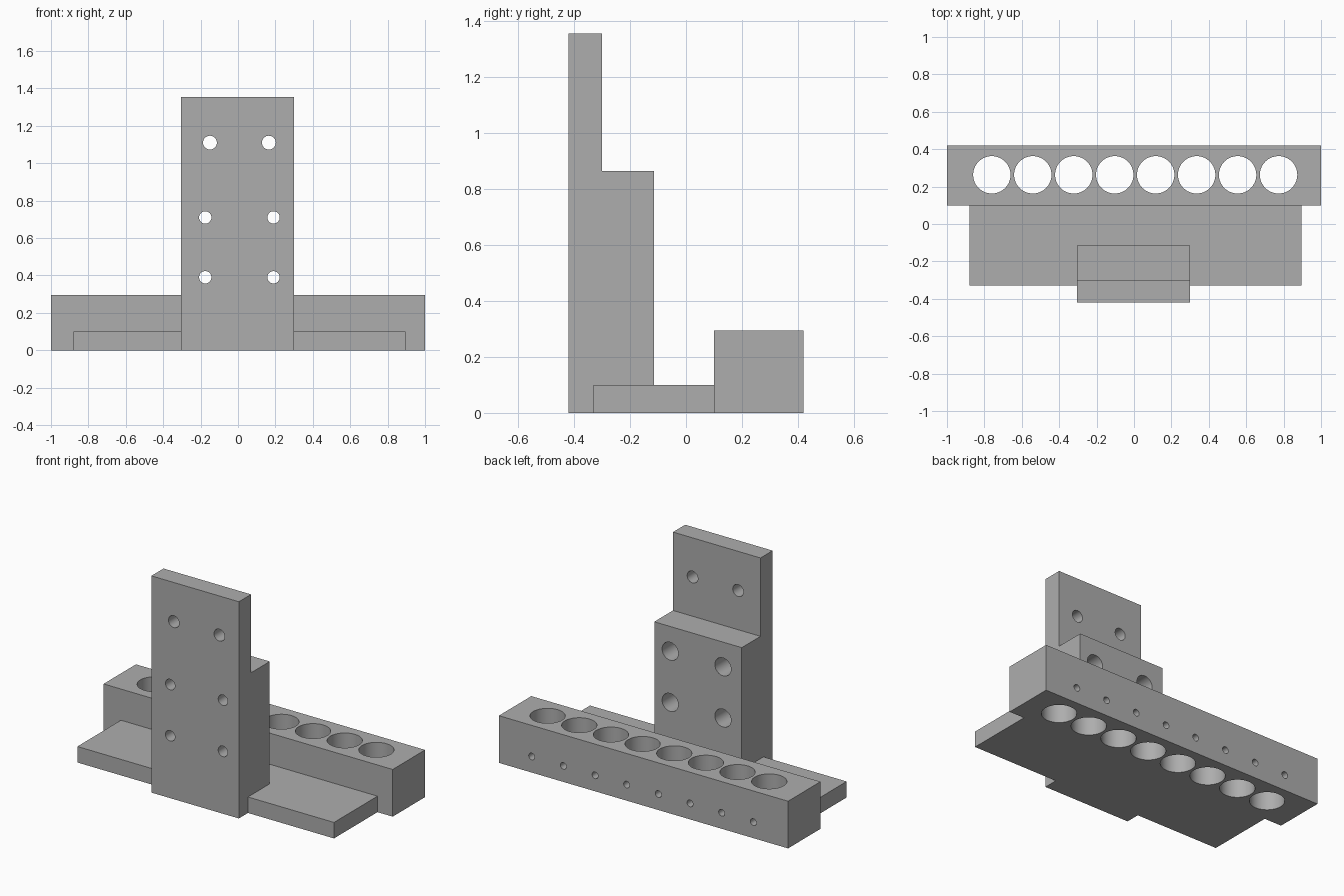
import bpy, bmesh, math
from mathutils import Matrix, Vector

cube = bpy.data.objects.get("Cube")
if cube:
    bpy.data.objects.remove(cube, do_unlink=True)

grey = bpy.data.materials.new("machined_grey")
grey.use_nodes = True
colour = (0.42, 0.42, 0.42, 1)
grey.diffuse_color = colour
grey.node_tree.nodes["Principled BSDF"].inputs["Base Color"].default_value = colour


def to_object(name, bm):
    bmesh.ops.recalc_face_normals(bm, faces=bm.faces)
    mesh = bpy.data.meshes.new(name)
    bm.to_mesh(mesh)
    bm.free()
    mesh.materials.append(grey)
    obj = bpy.data.objects.new(name, mesh)
    bpy.context.collection.objects.link(obj)
    return obj


def extrude_profile(name, profile, x0, x1):
    """Extrude a (y, z) outline along x."""
    bm = bmesh.new()
    face = bm.faces.new([bm.verts.new((x0, y, z)) for y, z in profile])
    new = bmesh.ops.extrude_face_region(bm, geom=[face])["geom"]
    bmesh.ops.translate(bm, vec=(x1 - x0, 0, 0),
                        verts=[v for v in new if isinstance(v, bmesh.types.BMVert)])
    return to_object(name, bm)


def box(name, x0, x1, y0, y1, z0, z1):
    return extrude_profile(name, [(y0, z0), (y1, z0), (y1, z1), (y0, z1)], x0, x1)


def drill(obj, centres, radius, depth, axis, sides=48):
    """Cut a row of round holes, each given by the middle of its bore."""
    bm = bmesh.new()
    turn = Matrix.Rotation(math.pi / 2, 4, "X") if axis == "Y" else Matrix()
    for c in centres:
        bmesh.ops.create_cone(bm, cap_ends=True, segments=sides, radius1=radius,
                              radius2=radius, depth=depth,
                              matrix=Matrix.Translation(Vector(c)) @ turn)
    cutter = to_object("hole_cutter", bm)
    cutter.hide_render = True
    mod = obj.modifiers.new("holes", "BOOLEAN")
    mod.operation, mod.solver, mod.object = "DIFFERENCE", "EXACT", cutter
    select(obj)
    bpy.ops.object.modifier_apply(modifier=mod.name)
    bpy.data.objects.remove(cutter, do_unlink=True)


def select(obj):
    bpy.ops.object.select_all(action="DESELECT")
    obj.select_set(True)
    bpy.context.view_layer.objects.active = obj


# Base plate
base = box("base_plate", -0.88, 0.895, -0.33, 0.10, 0, 0.10)

# Rear bar with vertical bores and a set screw hole behind each
bar = box("holder_bar", -1, 1, 0.10, 0.42, 0, 0.295)
bores = [-0.76 + 0.219 * i for i in range(8)]
drill(bar, [(x, 0.263, 0.15) for x in bores], 0.10, 0.6, "Z", 64)
drill(bar, [(x, 0.37, 0.10) for x in bores], 0.021, 0.2, "Y", 24)

# Stepped upright, resting on the plate and reaching the ground in front of it
upright = extrude_profile("stepped_upright", [
    (-0.42, 0), (-0.33, 0), (-0.33, 0.10), (-0.115, 0.10),
    (-0.115, 0.865), (-0.30, 0.865), (-0.30, 1.355), (-0.42, 1.355)], -0.305, 0.30)

# Plain upper holes, and lower holes counterbored from the back
lower = [(x, z) for x in (-0.175, 0.19) for z in (0.39, 0.71)]
drill(upright, [(x, -0.36, 1.11) for x in (-0.15, 0.165)], 0.037, 0.3, "Y", 32)
drill(upright, [(x, -0.3, z) for x, z in lower], 0.033, 0.6, "Y", 32)
drill(upright, [(x, -0.2, z) for x, z in lower], 0.056, 0.2, "Y", 32)

# Smooth bores, crisp edges
for obj in (base, bar, upright):
    select(obj)
    bpy.ops.object.shade_smooth_by_angle(angle=math.radians(30))
